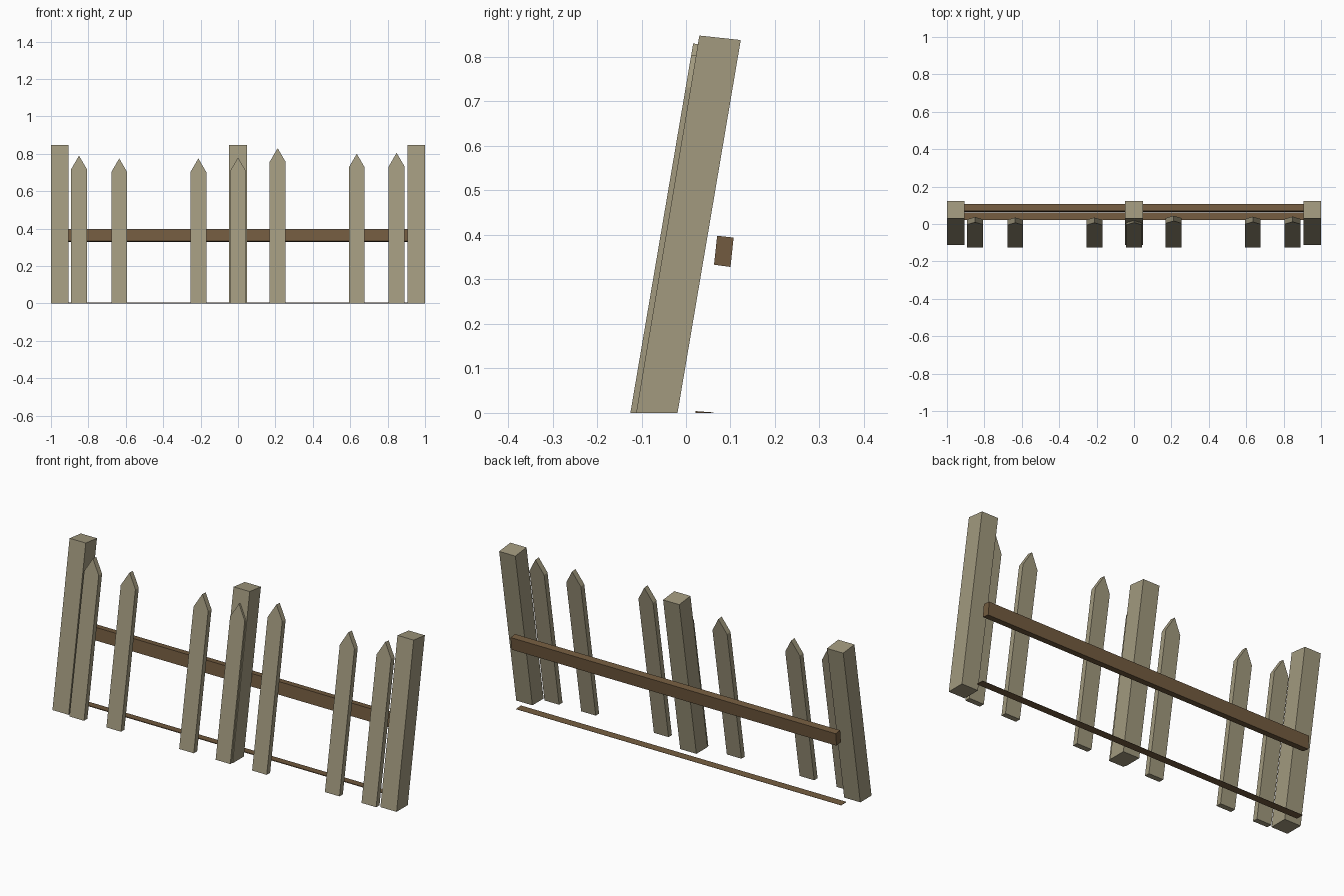
import bpy, bmesh

if "Cube" in bpy.data.objects:
    bpy.data.objects.remove(bpy.data.objects["Cube"])


def material(name, rgb):
    m = bpy.data.materials.new(name)
    m.diffuse_color = (*rgb, 1)
    m.use_nodes = True
    m.node_tree.nodes["Principled BSDF"].inputs["Base Color"].default_value = m.diffuse_color
    return m


WEATHERED = material("weathered_wood", (0.36, 0.32, 0.21))
BROWN = material("brown_wood", (0.17, 0.105, 0.05))


def prism(name, front, back, mat):
    """Join two matching outlines into a closed solid."""
    bm = bmesh.new()
    f = [bm.verts.new(p) for p in front]
    b = [bm.verts.new(p) for p in back]
    n = len(f)
    bm.faces.new(f)
    bm.faces.new(b[::-1])
    for i in range(n):
        bm.faces.new((f[i], b[i], b[(i + 1) % n], f[(i + 1) % n]))
    bmesh.ops.recalc_face_normals(bm, faces=bm.faces)
    me = bpy.data.meshes.new(name)
    bm.to_mesh(me)
    bm.free()
    me.materials.append(mat)
    ob = bpy.data.objects.new(name, me)
    bpy.context.collection.objects.link(ob)
    return ob


def leaning_board(name, outline, y0, depth, lean):
    """Upright board leaning back, with its foot trimmed level at the ground."""
    front = [(x, y0 + lean * z, z) for x, z in outline]
    back = [(x, y + depth, z - 0.108 * depth if z > 0 else 0) for x, y, z in front]
    return prism(name, front, back, WEATHERED)


# Three square posts
for side, x in (("left", -0.953), ("middle", 0), ("right", 0.953)):
    h = 0.047
    leaning_board(f"{side}_post", [(x - h, 0), (x + h, 0), (x + h, 0.848), (x - h, 0.848)],
                  -0.112, 0.093, 0.1675)

# Pointed pickets of uneven height
pickets = [(-0.85, 0.79), (-0.635, 0.775), (-0.212, 0.775), (0, 0.78),
           (0.212, 0.83), (0.635, 0.80), (0.848, 0.805)]
for i, (x, tip) in enumerate(pickets):
    h, s = 0.0425, tip - 0.073
    leaning_board(f"picket_{i + 1}", [(x - h, 0), (x + h, 0), (x + h, s), (x, tip), (x - h, s)],
                  -0.125, 0.028, 0.17)

# Rails behind the posts; the lower one is sunk to a sliver at ground level
rails = {
    "upper_rail": [(0.063, 0.333), (0.100, 0.328), (0.107, 0.394), (0.070, 0.398)],
    "lower_rail": [(0.021, 0), (0.062, 0), (0.062, 0.001), (0.021, 0.004)],
}
for name, section in rails.items():
    prism(name, [(-0.945, y, z) for y, z in section], [(0.945, y, z) for y, z in section], BROWN)
